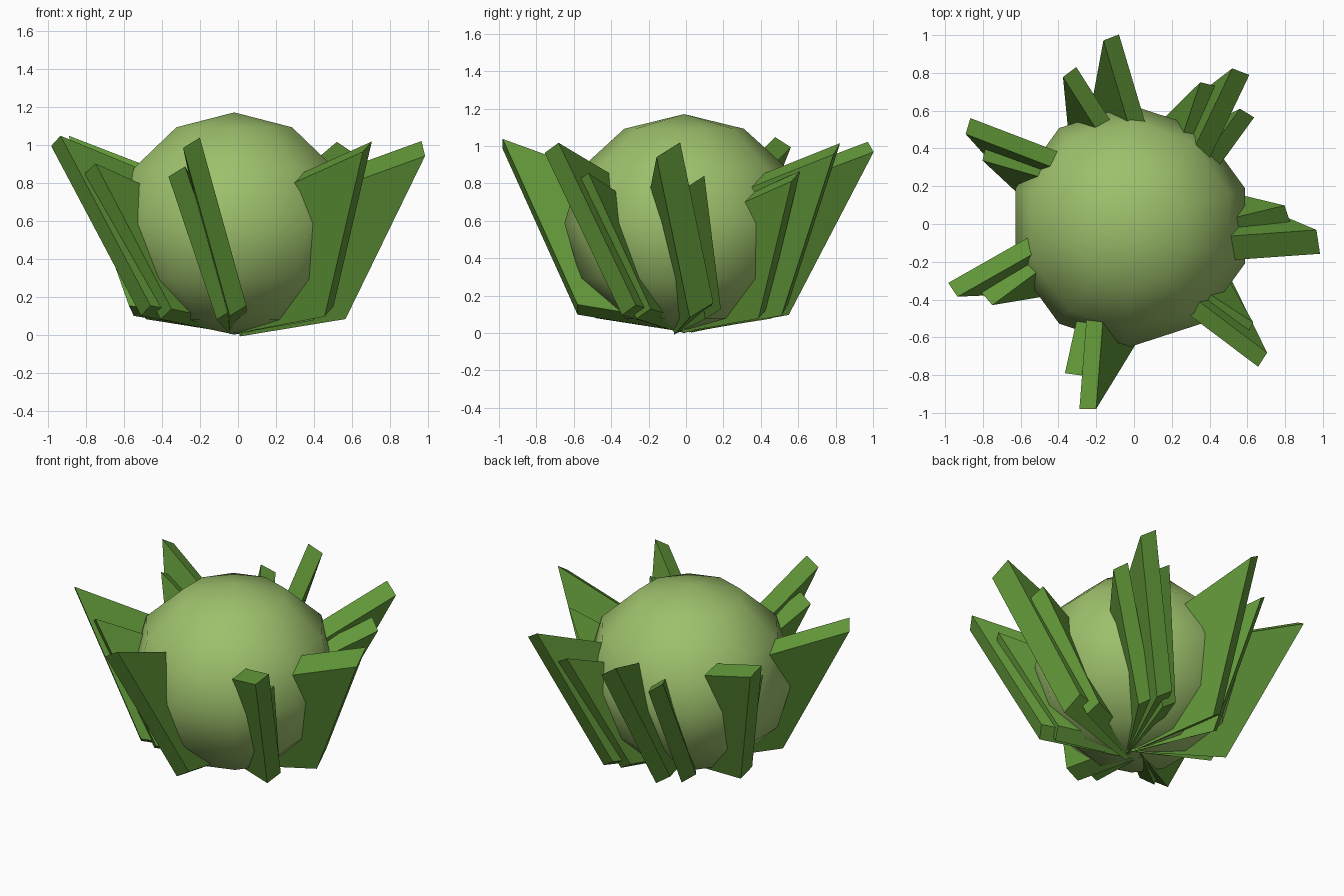
import bpy, bmesh, math
from mathutils import Vector, Matrix

if "Cube" in bpy.data.objects:
    bpy.data.objects.remove(bpy.data.objects["Cube"])


def material(name, rgb):
    m = bpy.data.materials.new(name)
    m.diffuse_color = (*rgb, 1)
    m.use_nodes = True
    m.node_tree.nodes["Principled BSDF"].inputs["Base Color"].default_value = m.diffuse_color
    return m


ball_green = material("light_green", (0.34, 0.53, 0.15))
leaf_green = material("leaf_green", (0.12, 0.31, 0.04))


def add_object(name, bm, mat):
    bmesh.ops.recalc_face_normals(bm, faces=bm.faces)
    mesh = bpy.data.meshes.new(name)
    bm.to_mesh(mesh)
    bm.free()
    mesh.materials.append(mat)
    ob = bpy.data.objects.new(name, mesh)
    bpy.context.collection.objects.link(ob)
    return ob


# Round body: coarse smooth-shaded sphere, slightly squashed
bm = bmesh.new()
bmesh.ops.create_uvsphere(bm, u_segments=10, v_segments=6, radius=0.64)
bmesh.ops.transform(bm, verts=bm.verts, matrix=Matrix.Translation((-0.02, -0.01, 0.585))
                    @ Matrix.Diagonal((1, 1, 0.585 / 0.64, 1)))
for f in bm.faces:
    f.smooth = True
add_object("round_body", bm, ball_green)

# Leaf profile (outward, sideways, up): tip, outer foot, base centre, inner top
PROFILE = [(0.98, -0.245, 1.01), (0.58, 0, 0.125), (0, 0, 0.03), (0.40, -0.20, 0.80)]
TIP_ANGLE = 14      # the tip trails the foot by this many degrees


def leaf(name, tip_angle, size, thick=1.0):
    """Leaning slab leaf whose tip points at tip_angle (degrees)."""
    bm = bmesh.new()
    half = Vector((0, 0.044, 0.027)) * thick
    pts = [Vector((u * size, v * size, z * size if z > 0.05 else z)) for u, v, z in PROFILE]
    sides = [[bm.verts.new(p + half * s) for p in pts] for s in (-1, 1)]
    for side in sides:
        bm.faces.new(side)
    for i in range(4):
        j = (i + 1) % 4
        bm.faces.new((sides[0][i], sides[0][j], sides[1][j], sides[1][i]))
    turn = Matrix.Rotation(math.radians(tip_angle + TIP_ANGLE), 4, 'Z')
    bmesh.ops.transform(bm, verts=bm.verts, matrix=turn)
    add_object(name, bm, leaf_green)


# Seven tall leaves
TALL = [(-5.5, 0.97, 1.45), (55, 0.975, 1.1), (97, 0.985, 1), (149.5, 1.01, 1),
        (200, 1.01, 1), (256, 1, 1), (313.5, 0.98, 1)]
for i, (angle, size, thick) in enumerate(TALL, 1):
    leaf(f"tall_leaf_{i}", angle, size, thick)

# Shorter leaves beside them
SHORT = [(4, 0.805), (62, 0.83), (44.5, 0.83), (113, 0.865), (154.5, 0.87),
         (207, 0.865), (248, 0.85), (317.5, 0.82)]
for i, (angle, size) in enumerate(SHORT, 1):
    leaf(f"short_leaf_{i}", angle, size)
